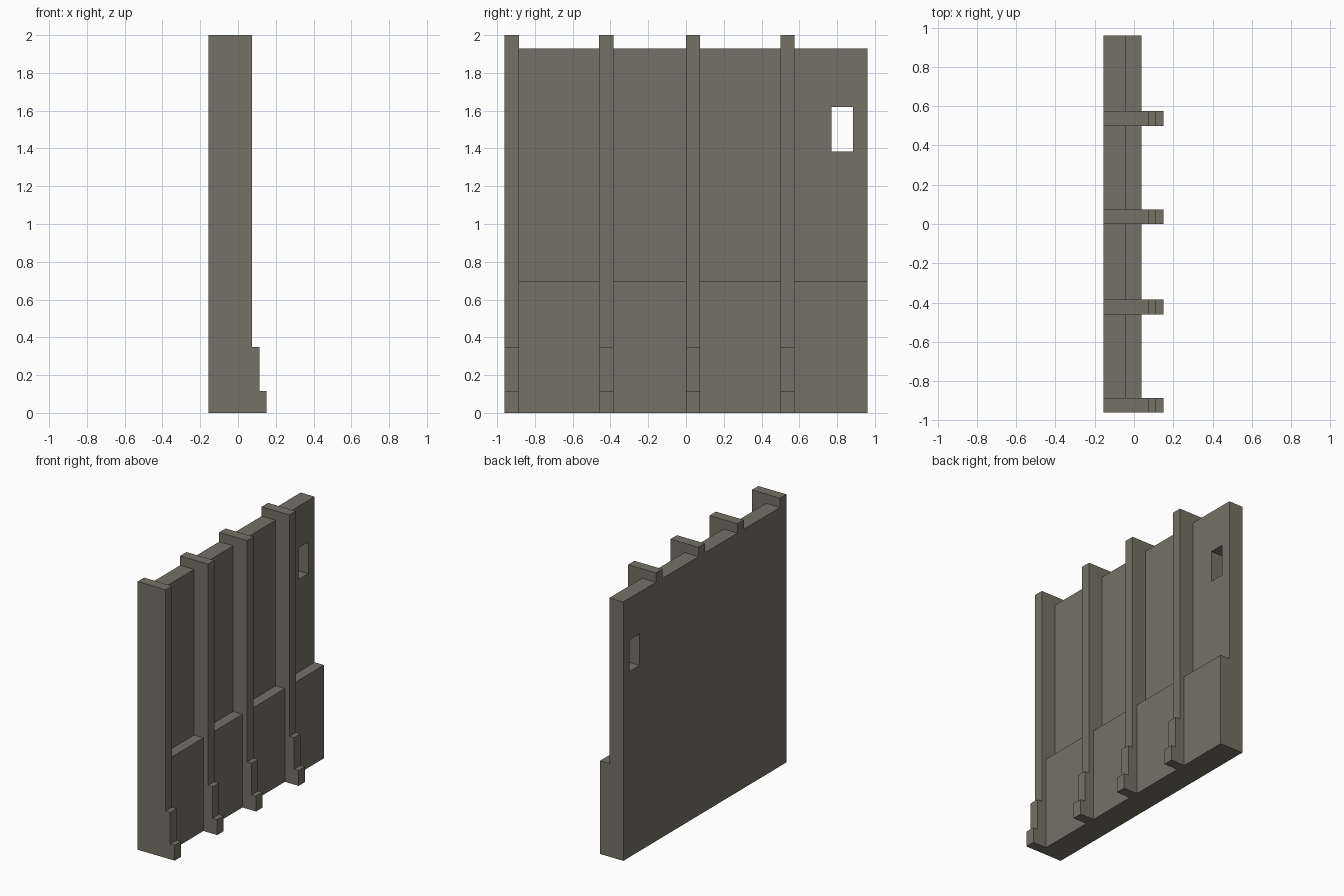
import bpy
import bmesh

cube = bpy.data.objects.get("Cube")
if cube:
    bpy.data.objects.remove(cube, do_unlink=True)

# Single weathered grey-brown colour
COLOUR = (0.178, 0.167, 0.132, 1.0)
mat = bpy.data.materials.new("grey_brown")
mat.use_nodes = True
mat.diffuse_color = COLOUR
bsdf = next(n for n in mat.node_tree.nodes if n.type == 'BSDF_PRINCIPLED')
bsdf.inputs["Base Color"].default_value = COLOUR

# Shared dimensions
BACK, FACE, LEDGE = -0.155, -0.04, 0.037
WALL_TOP, LEDGE_TOP = 1.93, 0.695
HALF = 0.96


def extrude_profile(name, profile, y0, y1):
    """Extrude an (x, z) outline along y."""
    bm = bmesh.new()
    face = bm.faces.new([bm.verts.new((x, y0, z)) for x, z in profile])
    ext = bmesh.ops.extrude_face_region(bm, geom=[face])["geom"]
    verts = [v for v in ext if isinstance(v, bmesh.types.BMVert)]
    bmesh.ops.translate(bm, verts=verts, vec=(0, y1 - y0, 0))
    bmesh.ops.recalc_face_normals(bm, faces=bm.faces)
    mesh = bpy.data.meshes.new(name)
    bm.to_mesh(mesh)
    bm.free()
    mesh.materials.append(mat)
    obj = bpy.data.objects.new(name, mesh)
    bpy.context.collection.objects.link(obj)
    return obj


# Wall panel with thicker lower ledge
wall = extrude_profile("wall_panel", [
    (BACK, 0), (LEDGE, 0), (LEDGE, LEDGE_TOP),
    (FACE, LEDGE_TOP), (FACE, WALL_TOP), (BACK, WALL_TOP)], -HALF, HALF)

# Small window cut through the panel
cutter = extrude_profile("window_cutter", [
    (-0.3, 1.385), (0.1, 1.385), (0.1, 1.62), (-0.3, 1.62)], 0.77, 0.885)
cutter.hide_render = True
mod = wall.modifiers.new("window", 'BOOLEAN')
mod.operation = 'DIFFERENCE'
mod.solver = 'EXACT'
mod.object = cutter
bpy.context.view_layer.objects.active = wall
bpy.ops.object.modifier_apply(modifier=mod.name)
bpy.data.objects.remove(cutter, do_unlink=True)

# Upright ribs with stepped feet, hooked over the wall top
RIB = [(BACK, 2.0), (0.075, 2.0), (0.075, 0.35), (0.113, 0.35),
       (0.113, 0.115), (0.15, 0.115), (0.15, 0), (LEDGE, 0),
       (LEDGE, LEDGE_TOP), (FACE, LEDGE_TOP), (FACE, WALL_TOP), (BACK, WALL_TOP)]
for i, y in enumerate((-HALF, -0.46, 0.0, 0.5), 1):
    extrude_profile(f"rib_{i}", RIB, y, y + 0.075)
